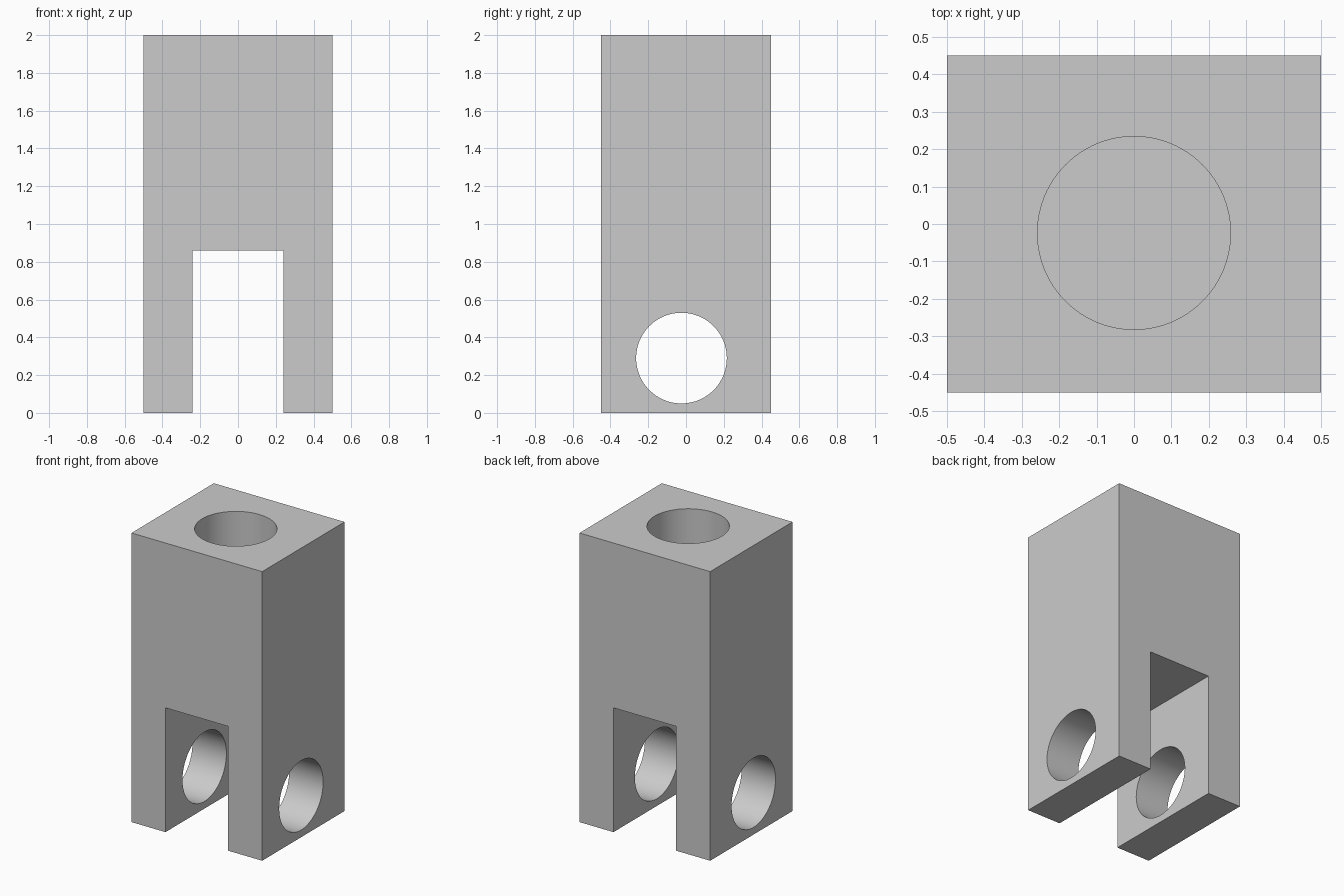
import bpy
import math

cube = bpy.data.objects.get("Cube")
if cube:
    bpy.data.objects.remove(cube, do_unlink=True)

WIDTH, DEPTH, HEIGHT = 1.0, 0.9, 2.0
SLOT_WIDTH, SLOT_HEIGHT = 0.48, 0.86
HOLE_Y = -0.024
PIN_RADIUS, PIN_Z = 0.24, 0.29
BORE_RADIUS, BORE_DEPTH = 0.258, 0.8

steel = bpy.data.materials.new("plain grey steel")
steel.use_nodes = True
grey = (0.6, 0.6, 0.6, 1)
steel.diffuse_color = grey
steel.node_tree.nodes["Principled BSDF"].inputs["Base Color"].default_value = grey


def box(name, size, location):
    bpy.ops.mesh.primitive_cube_add(size=1, location=location)
    obj = bpy.context.object
    obj.name = name
    obj.scale = size
    bpy.ops.object.transform_apply(location=False, rotation=False, scale=True)
    obj.data.materials.append(steel)
    return obj


def cylinder(name, radius, length, location, rotation=(0, 0, 0)):
    bpy.ops.mesh.primitive_cylinder_add(vertices=96, radius=radius, depth=length,
                                        location=location, rotation=rotation)
    obj = bpy.context.object
    obj.name = name
    obj.data.materials.append(steel)
    return obj


# Main block
body = box("clevis_body", (WIDTH, DEPTH, HEIGHT), (0, 0, HEIGHT / 2))

# Fork slot, cross pin hole and blind bore in the top
cutters = [
    box("slot_cutter", (SLOT_WIDTH, DEPTH * 2, SLOT_HEIGHT * 2), (0, 0, 0)),
    cylinder("pin_hole_cutter", PIN_RADIUS, WIDTH * 2, (0, HOLE_Y, PIN_Z),
             (0, math.pi / 2, 0)),
    cylinder("top_bore_cutter", BORE_RADIUS, BORE_DEPTH * 2, (0, HOLE_Y, HEIGHT)),
]
for cutter in cutters:
    cut = body.modifiers.new(cutter.name, "BOOLEAN")
    cut.operation = "DIFFERENCE"
    cut.solver = "EXACT"
    cut.object = cutter

# Apply the cuts and remove the helpers
bpy.ops.object.select_all(action="DESELECT")
body.select_set(True)
bpy.context.view_layer.objects.active = body
for cutter in cutters:
    bpy.ops.object.modifier_apply(modifier=cutter.name)
    bpy.data.objects.remove(cutter, do_unlink=True)

# Smooth bores, crisp edges
bpy.ops.object.shade_smooth_by_angle(angle=math.radians(30))
